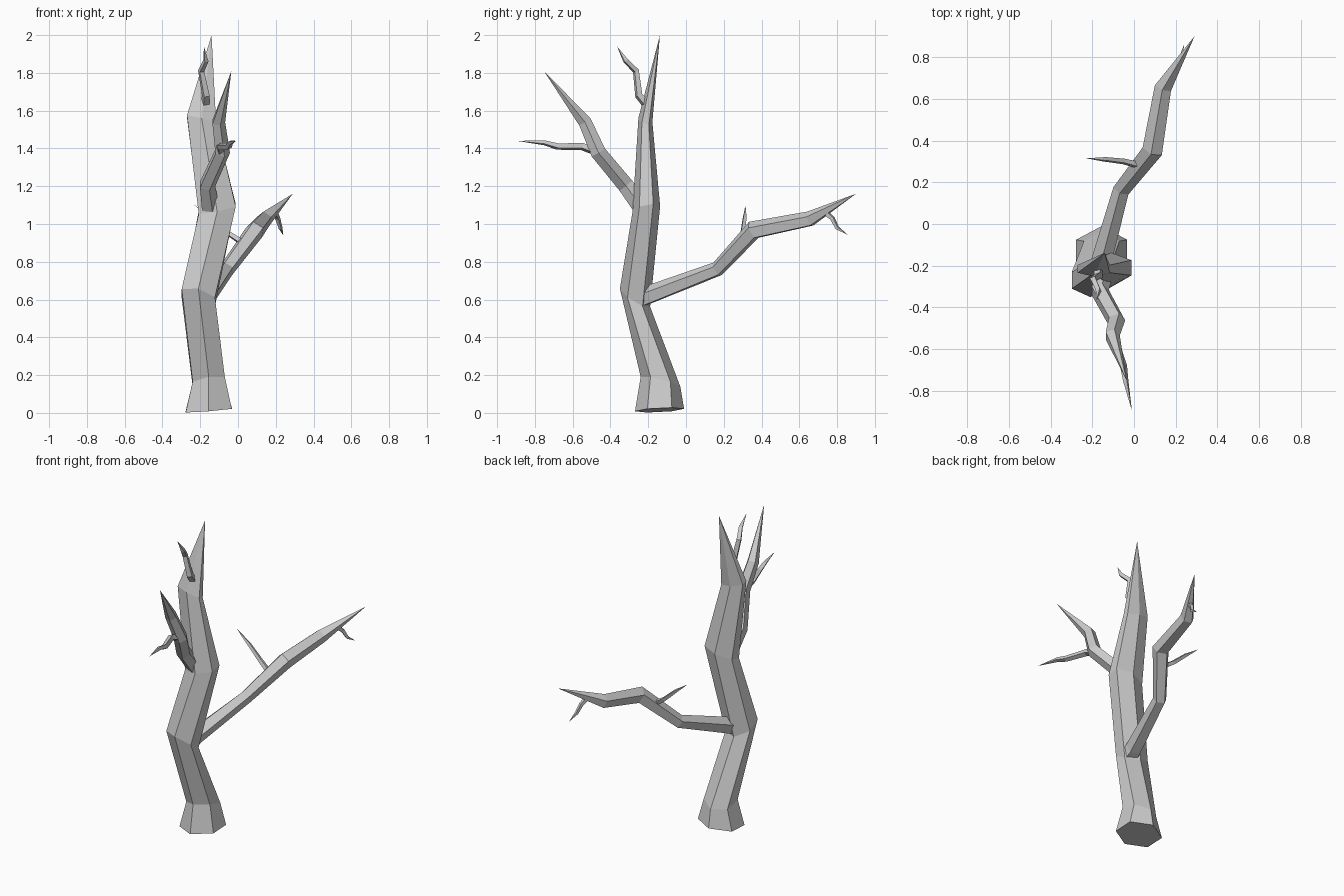
import bpy, bmesh, math
from mathutils import Vector

if "Cube" in bpy.data.objects:
    bpy.data.objects.remove(bpy.data.objects["Cube"])


def skin(name, rings, tip):
    """Join equal-sided rings into a faceted tube ending in a point."""
    bm = bmesh.new()
    loops = [[bm.verts.new(p) for p in ring] for ring in rings]
    n = len(loops[0])
    for a, b in zip(loops, loops[1:]):
        for i in range(n):
            j = (i + 1) % n
            bm.faces.new((a[i], a[j], b[j], b[i]))
    end = bm.verts.new(tip)
    for i in range(n):
        bm.faces.new((loops[-1][i], loops[-1][(i + 1) % n], end))
    bm.faces.new(loops[0][::-1])
    bmesh.ops.recalc_face_normals(bm, faces=bm.faces)
    mesh = bpy.data.meshes.new(name)
    bm.to_mesh(mesh)
    bm.free()
    obj = bpy.data.objects.new(name, mesh)
    bpy.context.collection.objects.link(obj)
    return obj


def tilted_ring(cx, cy, z, rx, ry, sx, sy):
    """Six-sided ring, flat towards +-x, with its plane sloped by sx and sy."""
    pts = []
    for i in range(6):
        a = math.radians(30 + 60 * i)
        dx, dy = rx * math.cos(a) / math.cos(math.pi / 6), ry * math.sin(a)
        pts.append((cx + dx, cy + dy, z + sx * dx + sy * dy))
    return pts


def branch(name, path, radii, sides, ref):
    """Tapering limb along a bent path; the last path point is the tip."""
    pts = [Vector(p) for p in path]
    ref = Vector(ref)
    rings = []
    for i, r in enumerate(radii):
        t = (pts[i + 1] - pts[i]).normalized()
        if i:
            t = (t + (pts[i] - pts[i - 1]).normalized()).normalized()
        u = t.cross(ref).normalized()
        v = u.cross(t)
        rings.append([pts[i] + r * (u * math.cos(a) + v * math.sin(a))
                      for a in (2 * math.pi * (k + 0.25) / sides for k in range(sides))])
    return skin(name, rings, pts[-1])


X, Z = (1, 0, 0), (0, 0, 1)

# Trunk: flared foot, two bends and a long sharp top
skin("trunk", [tilted_ring(*r) for r in (
    (-0.155, -0.14, 0.015, 0.122, 0.13, 0.08, 0.05),
    (-0.155, -0.135, 0.165, 0.085, 0.105, 0.15, -0.25),
    (-0.21, -0.27, 0.61, 0.088, 0.08, -0.25, -0.6),
    (-0.11, -0.21, 1.08, 0.098, 0.073, 0.2, 0.2),
    (-0.193, -0.215, 1.55, 0.077, 0.037, -0.25, -0.3),
)], (-0.14, -0.138, 2.0))

# Long low limb reaching backwards, with a small collar
branch("low_branch", [(-0.17, -0.25, 0.61), (-0.16, -0.19, 0.625), (-0.06, 0.165, 0.76),
                      (0.09, 0.355, 0.965), (0.14, 0.655, 1.025), (0.29, 0.9, 1.16)],
       [0.06, 0.052, 0.042, 0.052, 0.043], 5, Z)
branch("low_branch_upper_twig", [(0.06, 0.275, 0.89), (0.01, 0.285, 0.91), (-0.05, 0.3, 0.95),
                                 (-0.14, 0.31, 1.03), (-0.23, 0.315, 1.10)],
       [0.018, 0.017, 0.015, 0.012], 4, Z)
branch("low_branch_lower_twig", [(0.195, 0.74, 1.06), (0.21, 0.775, 1.03),
                                 (0.225, 0.8, 0.98), (0.24, 0.86, 0.94)],
       [0.016, 0.014, 0.011], 4, X)

# Upper limb reaching forwards
branch("front_branch", [(-0.15, -0.235, 1.09), (-0.165, -0.32, 1.205), (-0.085, -0.465, 1.38),
                        (-0.105, -0.535, 1.54), (-0.035, -0.752, 1.81)],
       [0.05, 0.045, 0.043, 0.037], 5, X)
branch("front_branch_twig", [(-0.09, -0.47, 1.38), (-0.095, -0.55, 1.41), (-0.05, -0.68, 1.41),
                             (-0.04, -0.75, 1.43), (-0.01, -0.895, 1.44)],
       [0.022, 0.021, 0.018, 0.014], 4, Z)

# Twig near the top of the trunk
branch("top_twig", [(-0.175, -0.2, 1.62), (-0.17, -0.25, 1.68), (-0.195, -0.265, 1.81),
                    (-0.17, -0.32, 1.865), (-0.18, -0.365, 1.94)],
       [0.024, 0.022, 0.018, 0.015], 4, X)
